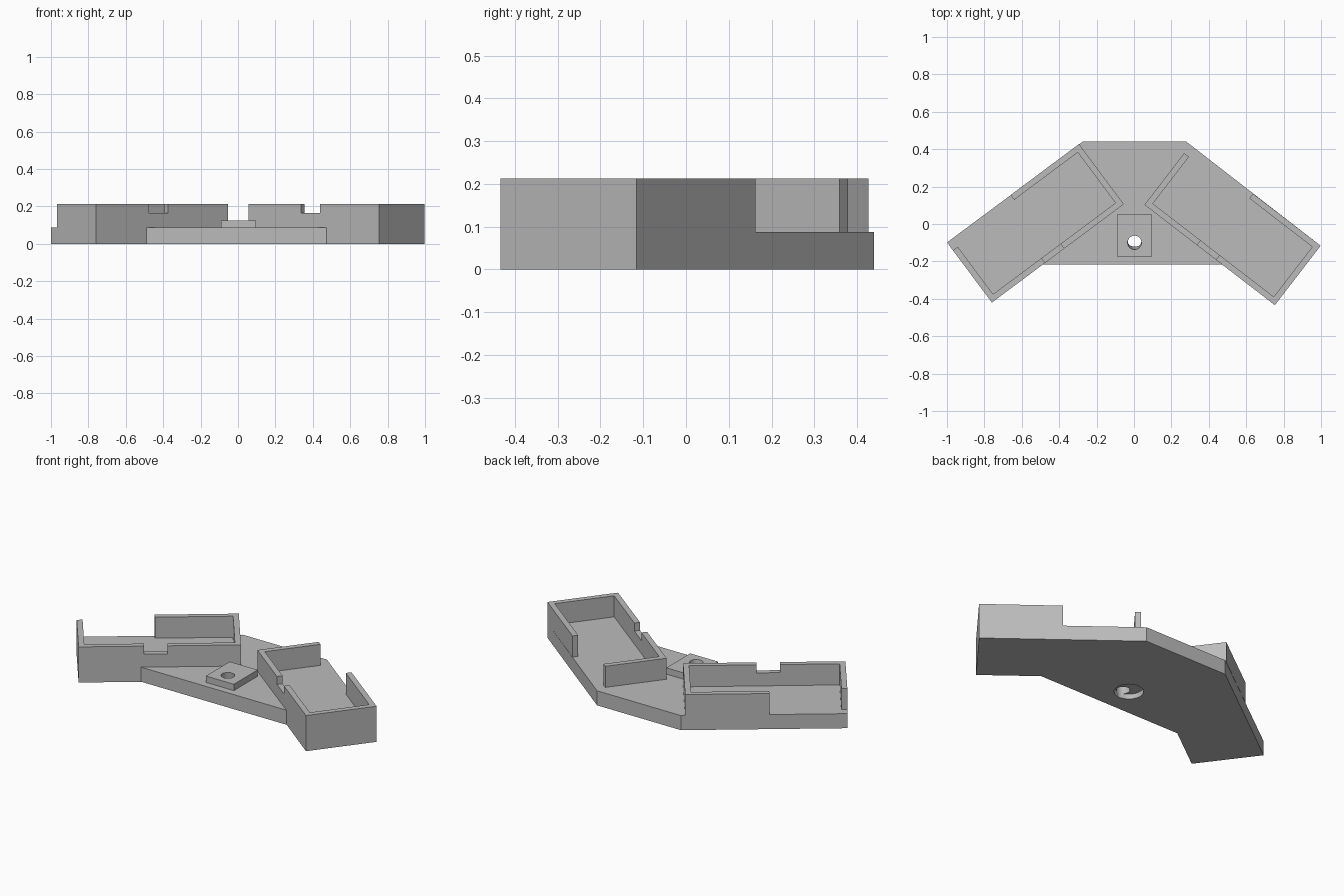
import bpy, bmesh, math
from mathutils import Vector, Matrix

cube = bpy.data.objects.get("Cube")
if cube:
    bpy.data.objects.remove(cube, do_unlink=True)

# Single grey plastic
grey = bpy.data.materials.new("plain_grey")
grey.use_nodes = True
colour = (0.5, 0.5, 0.5, 1)
grey.diffuse_color = colour
grey.node_tree.nodes["Principled BSDF"].inputs["Base Color"].default_value = colour

FLOOR, BLOCK_TOP, RIM = 0.087, 0.125, 0.213
LENGTH, WIDTH, WALL = 0.88, 0.401, 0.032


def add_object(name, bm):
    bmesh.ops.recalc_face_normals(bm, faces=bm.faces)
    mesh = bpy.data.meshes.new(name)
    bm.to_mesh(mesh)
    bm.free()
    obj = bpy.data.objects.new(name, mesh)
    bpy.context.collection.objects.link(obj)
    mesh.materials.append(grey)
    return obj


def prism(name, outline, low, high):
    """Extrude a flat outline from one height to another."""
    bm = bmesh.new()
    face = bm.faces.new([bm.verts.new((x, y, low)) for x, y in outline])
    top = bmesh.ops.extrude_face_region(bm, geom=[face])["geom"]
    verts = [g for g in top if isinstance(g, bmesh.types.BMVert)]
    bmesh.ops.translate(bm, verts=verts, vec=(0, 0, high - low))
    return add_object(name, bm)


def rectangle(x0, x1, y0, y1):
    return [(x0, y0), (x1, y0), (x1, y1), (x0, y1)]


def cylinder(name, radius, depth, matrix):
    bm = bmesh.new()
    bmesh.ops.create_cone(bm, cap_ends=True, segments=32, radius1=radius,
                          radius2=radius, depth=depth, matrix=matrix)
    return add_object(name, bm)


def cut(target, cutter):
    mod = target.modifiers.new("cut", "BOOLEAN")
    mod.operation = "DIFFERENCE"
    mod.solver = "EXACT"
    mod.object = cutter
    bpy.context.view_layer.update()
    graph = bpy.context.evaluated_depsgraph_get()
    result = bpy.data.meshes.new_from_object(target.evaluated_get(graph))
    target.modifiers.clear()
    target.data = result
    cutter.hide_render = True


# Tray walls: both trays share one plan, open at one back corner
back = WIDTH - WALL
end_stop, back_start = 0.348, 0.424
wall_plan = [(0, end_stop), (0, 0), (LENGTH, 0), (LENGTH, WIDTH),
             (back_start, WIDTH), (back_start, back), (LENGTH - WALL, back),
             (LENGTH - WALL, WALL), (WALL, WALL), (WALL, end_stop)]
trays = {"right": ((-0.76, -0.42), 36.7), "left": ((0.056, 0.103), -37.6)}
corners = {}
cutters = []
for side, (origin, angle) in trays.items():
    place = (Matrix.Translation((*origin, 0))
             @ Matrix.Rotation(math.radians(angle), 4, "Z"))
    walls = prism(side + "_tray_walls", wall_plan, FLOOR, RIM)
    notch = prism(side + "_notch_cutter",
                  rectangle(0.355, 0.482, -0.05, WALL + 0.01), 0.165, 0.3)
    cut(walls, notch)
    walls.data.transform(place)
    cutters.append(notch)
    corners[side] = [(place @ Vector((x, y, 0))).to_2d()
                     for x, y in rectangle(0, LENGTH, 0, WIDTH)]

# Base plate: tray floors joined by a central web
r, l = corners["right"], corners["left"]
base = prism("base_plate",
             [r[0], (-0.488, -0.217), (0.474, -0.217), l[1], l[2],
              (0.28, 0.44), (-0.275, 0.44), r[3]], 0, FLOOR)

# Raised mounting block
block = prism("mounting_block", rectangle(-0.09, 0.095, -0.175, 0.05),
              FLOOR, BLOCK_TOP)

# Slightly tilted screw hole, and a shallow round recess underneath
tilt = (Matrix.Translation((0.003, -0.094, 0.08))
        @ Matrix.Rotation(math.radians(7), 4, "X"))
hole = cylinder("screw_hole_cutter", 0.037, 0.4, tilt)
recess = cylinder("recess_cutter", 0.08, 0.06,
                  Matrix.Translation((0.003, -0.04, 0)))
cut(base, hole)
cut(base, recess)
cut(block, hole)

for cutter in cutters + [hole, recess]:
    bpy.data.objects.remove(cutter, do_unlink=True)
